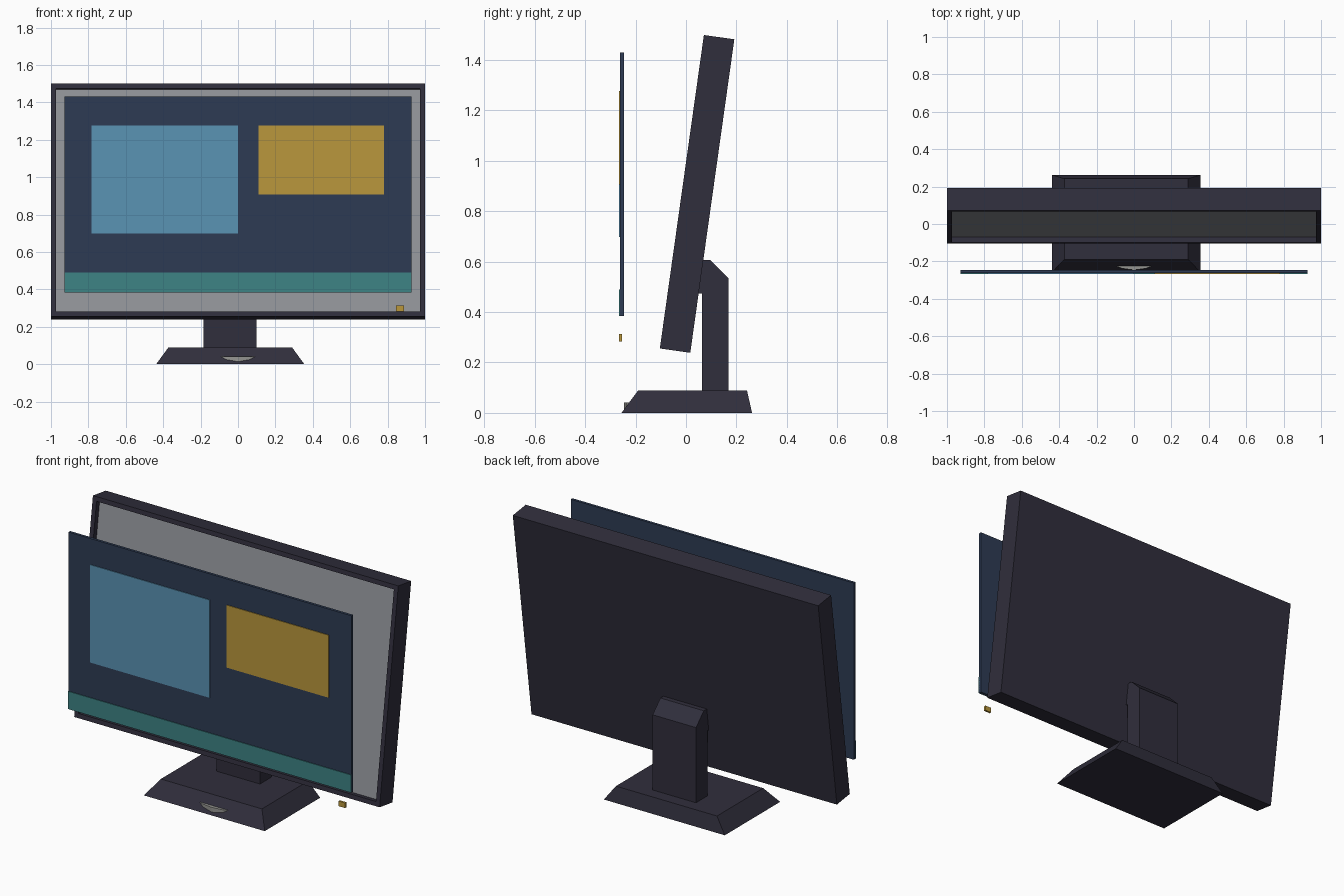
import bpy, bmesh, math
from mathutils import Matrix

if "Cube" in bpy.data.objects:
    bpy.data.objects.remove(bpy.data.objects["Cube"])


def material(name, r, g, b):
    def lin(c):
        c /= 255
        return c / 12.92 if c <= 0.04045 else ((c + 0.055) / 1.055) ** 2.4
    m = bpy.data.materials.new(name)
    m.diffuse_color = (lin(r), lin(g), lin(b), 1)
    m.use_nodes = True
    m.node_tree.nodes["Principled BSDF"].inputs["Base Color"].default_value = m.diffuse_color
    return m


CHARCOAL = material("charcoal", 48, 46, 60)
GREY = material("screen grey", 146, 149, 154)
NAVY = material("navy", 45, 59, 84)
BLUE = material("sky blue", 90, 147, 180)
GOLD = material("gold", 186, 151, 60)
TEAL = material("teal", 61, 131, 133)
SILVER = material("silver", 150, 150, 146)


def finish(name, bm, *mats):
    bmesh.ops.recalc_face_normals(bm, faces=bm.faces)
    me = bpy.data.meshes.new(name)
    bm.to_mesh(me)
    bm.free()
    for m in mats:
        me.materials.append(m)
    ob = bpy.data.objects.new(name, me)
    bpy.context.collection.objects.link(ob)
    return ob


def box(name, x, y, z, mat):
    """Box from (min, max) ranges on each axis."""
    bm = bmesh.new()
    bmesh.ops.create_cube(bm, size=1)
    for v in bm.verts:
        for i, (a, b) in enumerate((x, y, z)):
            v.co[i] = a if v.co[i] < 0 else b
    return finish(name, bm, mat)


# Monitor housing: tilted box with a recessed grey screen bed
bm = bmesh.new()
bmesh.ops.create_cube(bm, size=1)
bmesh.ops.scale(bm, vec=(2, 0.122, 1.256), verts=bm.verts)
bm.normal_update()
front = min(bm.faces, key=lambda f: f.calc_center_median().y)
bmesh.ops.inset_region(bm, faces=[front], thickness=0.037)
bed = bmesh.ops.extrude_discrete_faces(bm, faces=[front])["faces"][0]
bmesh.ops.translate(bm, vec=(0, 0.03, 0), verts=bed.verts)
bed.material_index = 1
bm.transform(Matrix.Translation((0, 0.044, 0.869)) @ Matrix.Rotation(math.radians(-8), 4, 'X'))
finish("monitor_housing", bm, CHARCOAL, GREY)

# Upright display panel in front, with thin window plates on its face
box("display_panel", (-0.927, 0.927), (-0.262, -0.246), (0.384, 1.43), NAVY)
for name, x, z, mat in (
    ("large_window", (-0.782, 0.0), (0.698, 1.277), BLUE),
    ("small_window", (0.11, 0.78), (0.907, 1.277), GOLD),
    ("task_bar", (-0.927, 0.927), (0.384, 0.489), TEAL),
):
    box(name, x, (-0.266, -0.261), z, mat)

# Power button
box("power_button", (0.845, 0.887), (-0.266, -0.254), (0.283, 0.313), GOLD)

# Stand base: tapered slab, slightly off centre
bm = bmesh.new()
bmesh.ops.create_cube(bm, size=2)
for v in bm.verts:
    top = v.co.z > 0
    v.co.x = -0.0415 + math.copysign(0.331 if top else 0.396, v.co.x)
    v.co.y = (-0.19 if top else -0.256) if v.co.y < 0 else (0.242 if top else 0.262)
    v.co.z = 0.089 if top else 0
finish("stand_base", bm, CHARCOAL)

# Neck: side profile pushed across x, chamfered at the back
profile = [(0.063, 0.08), (0.169, 0.08), (0.169, 0.534), (0.097, 0.606),
           (0.05, 0.606), (0.05, 0.474), (0.063, 0.474)]
bm = bmesh.new()
face = bm.faces.new([bm.verts.new((-0.184, y, z)) for y, z in profile])
ext = bmesh.ops.extrude_face_region(bm, geom=[face])["geom"]
bmesh.ops.translate(bm, vec=(0.284, 0, 0),
                    verts=[g for g in ext if isinstance(g, bmesh.types.BMVert)])
finish("stand_neck", bm, CHARCOAL)

# Round foot disc that pokes out of the base front
bm = bmesh.new()
bmesh.ops.create_cone(bm, cap_ends=True, segments=24, radius1=0.246, radius2=0.246, depth=0.041,
                      matrix=Matrix.Translation((0, 0, 0.0215)))
finish("foot_disc", bm, SILVER)
